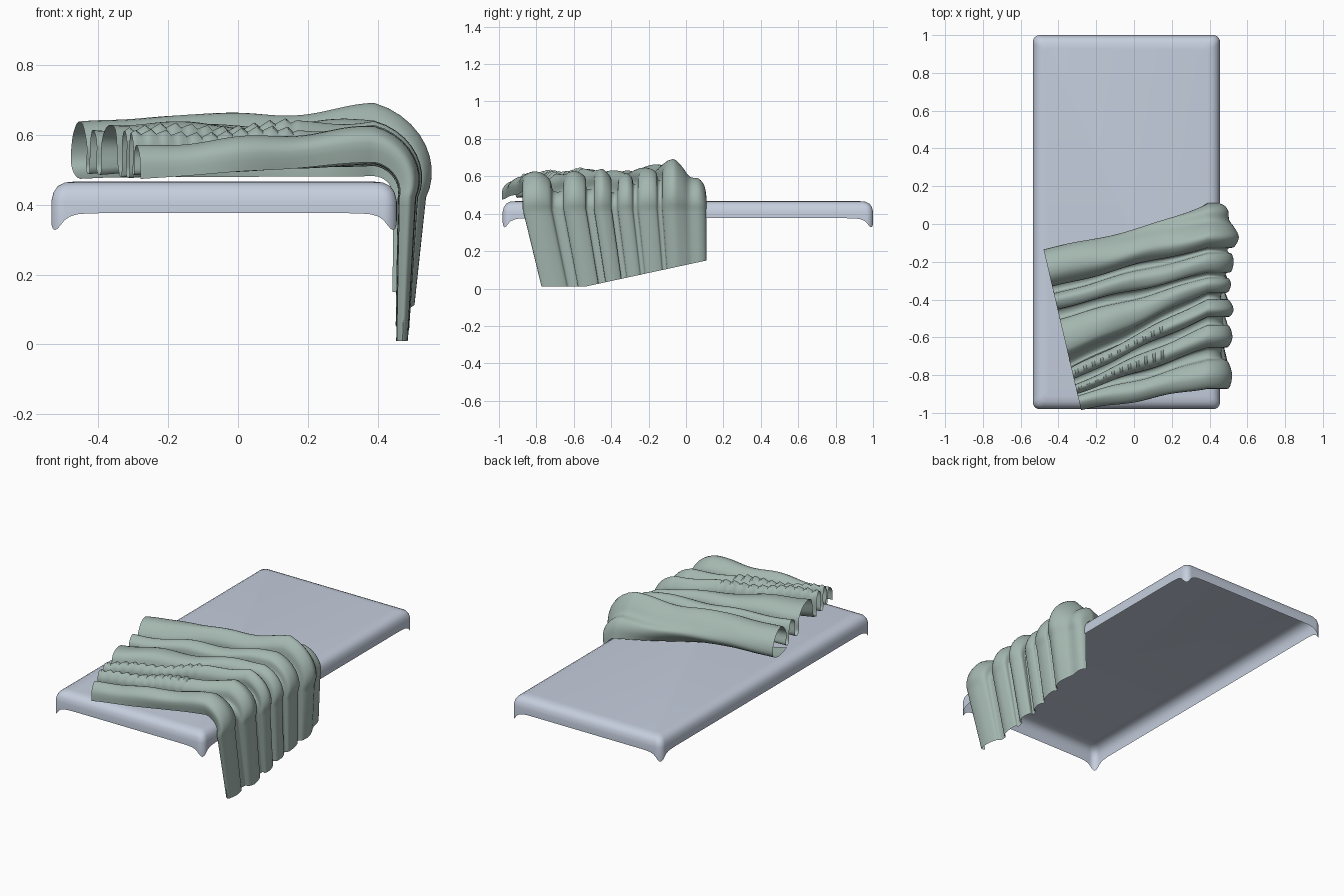
import bpy, bmesh, math

if "Cube" in bpy.data.objects:
    bpy.data.objects.remove(bpy.data.objects["Cube"])


def material(name, rgb):
    m = bpy.data.materials.new(name)
    m.diffuse_color = (*rgb, 1)
    m.use_nodes = True
    m.node_tree.nodes["Principled BSDF"].inputs["Base Color"].default_value = m.diffuse_color
    return m


def add_object(name, verts, faces, mat):
    me = bpy.data.meshes.new(name)
    me.from_pydata(verts, [], faces)
    ob = bpy.data.objects.new(name, me)
    bpy.context.collection.objects.link(ob)
    me.materials.append(mat)
    bm = bmesh.new()
    bm.from_mesh(me)
    bmesh.ops.recalc_face_normals(bm, faces=bm.faces)
    bm.to_mesh(me)
    bm.free()
    bpy.ops.object.select_all(action='DESELECT')
    ob.select_set(True)
    bpy.context.view_layer.objects.active = ob
    bpy.ops.object.shade_smooth_by_angle(angle=math.radians(50))
    return ob


sheet_mat = material("pale blue grey", (0.56, 0.62, 0.73))
blanket_mat = material("sage green", (0.37, 0.47, 0.43))

# Fitted sheet: rounded rectangle rings, open below, with hanging corner tips
X0, X1, Y0, Y1 = -0.535, 0.455, -0.98, 1.0


def ring(inset, radius):
    pts = []
    x0, x1, y0, y1 = X0 + inset, X1 - inset, Y0 + inset, Y1 - inset
    corners = [(x1 - radius, y1 - radius, 0), (x0 + radius, y1 - radius, 90),
               (x0 + radius, y0 + radius, 180), (x1 - radius, y0 + radius, 270)]
    arcs = [[(cx + radius * math.cos(math.radians(a + k * 15)),
              cy + radius * math.sin(math.radians(a + k * 15))) for k in range(7)]
            for cx, cy, a in corners]
    for i, arc in enumerate(arcs):
        pts += arc
        (ax, ay), (bx, by) = arc[-1], arcs[(i + 1) % 4][0]
        for k in range(1, 24):
            f = k / 24
            f = f * f * (3 - 2 * f)
            pts.append((ax + (bx - ax) * f, ay + (by - ay) * f))
    return pts


sv, sf = [], []
profile = [(0.07, 0.02, 0.467), (0.04, 0.025, 0.464), (0.018, 0.03, 0.453),
           (0.006, 0.033, 0.435), (0.0, 0.035, 0.41), (0.0, 0.035, 0.376)]
for level, (inset, rad, z) in enumerate(profile):
    for x, y in ring(inset, rad):
        d = min(abs(x - X0), abs(x - X1)) + min(abs(y - Y0), abs(y - Y1))
        dip = 0.05 * math.exp(-max(0, d - 0.02) / 0.02) if level == len(profile) - 1 else 0
        sv.append((x, y, z - dip))
n = len(sv) // len(profile)
for r in range(len(profile) - 1):
    for i in range(n):
        j = (i + 1) % n
        sf.append((r * n + i, r * n + j, (r + 1) * n + j, (r + 1) * n + i))
sf.append(tuple(range(n)))
add_object("fitted_sheet", sv, sf, sheet_mat)

# Blanket cross-sections (y, height above the sheet), back to front
LEFT = [(-.34, .005), (-.22, .005), (-.14, .04), (-.15, .11), (-.21, .155), (-.28, .15), (-.33, .09), (-.32, .03),
        (-.36, .02), (-.37, .10), (-.40, .14), (-.45, .11), (-.45, .03),
        (-.50, .02), (-.51, .11), (-.58, .16), (-.68, .15), (-.71, .04),
        (-.755, .01), (-.76, .11), (-.79, .145), (-.82, .11), (-.81, .02),
        (-.85, .01), (-.85, .09), (-.87, .13), (-.90, .09), (-.89, .02),
        (-.91, .02), (-.91, .07), (-.94, .095), (-.98, .06), (-.985, 0)]
RIGHT = [(.11, .01), (.10, .07), (.07, .11), (.02, .12), (-.02, .17), (-.07, .21), (-.12, .17), (-.13, .11),
         (-.15, .11), (-.16, .15), (-.20, .17), (-.25, .15), (-.26, .10),
         (-.28, .09), (-.29, .13), (-.32, .15), (-.36, .12), (-.37, .05),
         (-.40, .05), (-.40, .12), (-.45, .17), (-.49, .13), (-.49, .07),
         (-.53, .06), (-.54, .12), (-.60, .15), (-.65, .11), (-.66, .05),
         (-.71, .05), (-.73, .11), (-.80, .15), (-.87, .12), (-.86, .05)]


def smooth_curve(points, steps=4):
    """Catmull-Rom spline through the points."""
    out = []
    last = len(points) - 1
    for i in range(last):
        a, b, c, d = (points[max(0, min(last, i + k))] for k in (-1, 0, 1, 2))
        for s in range(steps):
            t = s / steps
            out.append(tuple(0.5 * (2 * q + (r - p) * t + (2 * p - 5 * q + 4 * r - w) * t * t
                                    + (3 * q - p - 3 * r + w) * t ** 3)
                             for p, q, r, w in zip(a, b, c, d)))
    out.append(points[-1])
    return out


# Blanket: sections blended across the bed, round the edge and down the side
left, right = smooth_curve(LEFT), smooth_curve(RIGHT)
TOP, ARC, DROP = 48, 10, 18
R, CX, BASE = 0.05, 0.39, 0.472
rows = TOP + ARC + DROP + 1
bv, bf = [], []
for i, ((yl, hl), (yr, hr)) in enumerate(zip(left, right)):
    hl, hr = max(hl, 0.002), max(hr, 0.002)
    v = i / (len(left) - 1)
    roll = max(0, 1 - v / 0.22)
    crinkled = 0.55 < v < 0.85
    xl = -0.48 + max(0, -0.13 - yl) / 0.855 * 0.2
    yb = 0.11 + (yr - 0.11) * 0.88 / 0.98
    zb = 0.01 + 0.14 * max(0, (yb + 0.54) / 0.65)
    for k in range(rows):
        if k <= TOP:                       # lying on the bed
            s = k / TOP
            h = hl + (hr - hl) * s
            h *= 1 + 0.35 * roll * math.exp(-((s - 0.28) / 0.14) ** 2)
            h *= 1 + 0.05 * math.sin(13 * s + 9 * v)
            if crinkled and h > 0.08 and s < 0.7:
                h += 0.008 * math.sin(k * math.pi / 1.5)
            y = yl + (yr - yl) * s + 0.008 * math.sin(9 * s + 14 * v) * math.sin(math.pi * s)
            x, z = xl + (CX - xl) * s, BASE + h
        elif k <= TOP + ARC:               # rounding the edge
            f = (k - TOP) / ARC
            a = f * math.pi / 2
            rad = R + hr * (1 + 0.05 * math.sin(13 + 9 * v)) * (1 - 0.55 * f)
            x, z, y = CX + rad * math.sin(a), BASE - R + rad * math.cos(a), yr
        else:                              # hanging down the side
            f = (k - TOP - ARC) / DROP
            h = hr * (0.45 - 0.15 * f) * (1 + 0.05 * math.sin(13 + 9 * v))
            x = CX + R + h
            z = (BASE - R) + (zb - BASE + R) * f
            y = yr + (yb - yr) * f
        bv.append((x, y, z))
for i in range(len(left) - 1):
    for k in range(rows - 1):
        a = i * rows + k
        bf.append((a, a + 1, a + rows + 1, a + rows))
add_object("draped_blanket", bv, bf, blanket_mat)
